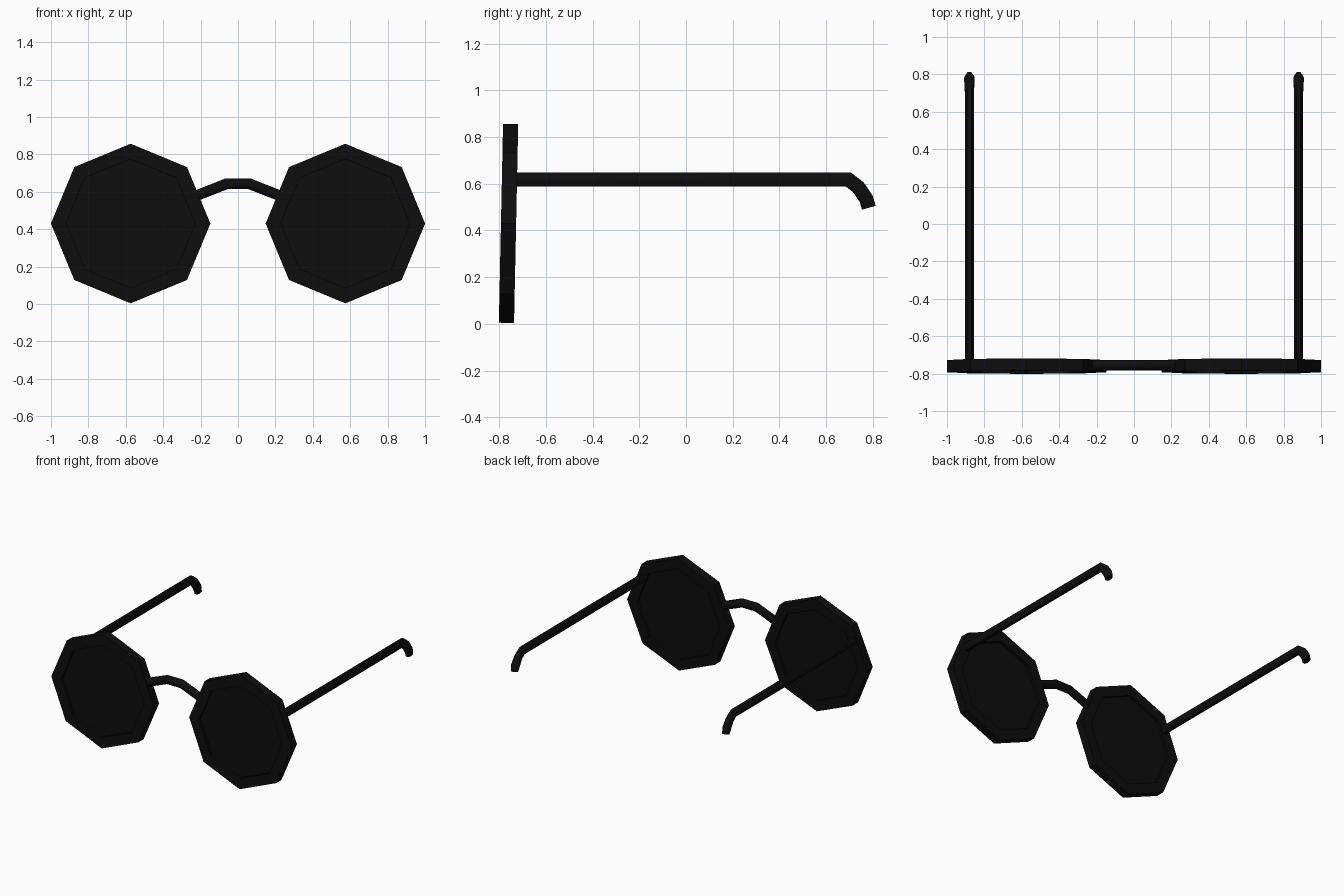
import bpy, bmesh
from math import sin, cos, pi, radians
from mathutils import Vector

if "Cube" in bpy.data.objects:
    bpy.data.objects.remove(bpy.data.objects["Cube"])

black = bpy.data.materials.new("black")
black.diffuse_color = (0.004, 0.004, 0.004, 1)
black.use_nodes = True
black.node_tree.nodes["Principled BSDF"].inputs["Base Color"].default_value = black.diffuse_color


def finish(name, bm, smooth=False):
    bmesh.ops.recalc_face_normals(bm, faces=bm.faces)
    me = bpy.data.meshes.new(name)
    bm.to_mesh(me)
    bm.free()
    ob = bpy.data.objects.new(name, me)
    bpy.context.collection.objects.link(ob)
    me.materials.append(black)
    if smooth:
        bpy.ops.object.select_all(action='DESELECT')
        bpy.context.view_layer.objects.active = ob
        ob.select_set(True)
        bpy.ops.object.shade_smooth_by_angle(angle=radians(50))
    return ob


def octagon(bm, r, y):
    return [bm.verts.new((r * cos(i * pi / 4), y, r * sin(i * pi / 4))) for i in range(8)]


def bridge_rings(bm, a, b):
    n = len(a)
    for i in range(n):
        j = (i + 1) % n
        bm.faces.new((a[i], a[j], b[j], b[i]))


def tube(name, path, side, widths, half_h, sides=8):
    """Sweep an elliptical section along a planar path; side is the plane normal."""
    pts, side, bm, rings = [Vector(p) for p in path], Vector(side), bmesh.new(), []
    for k, p in enumerate(pts):
        d1 = (p - pts[k - 1]).normalized() if k else (pts[1] - p).normalized()
        d2 = (pts[k + 1] - p).normalized() if k < len(pts) - 1 else d1
        t = (d1 + d2).normalized()
        up = side.cross(t) / max(t.dot(d1), 0.6)
        rings.append([bm.verts.new(p + side * widths[k] * cos(a) + up * half_h * sin(a))
                      for a in (2 * pi * (i + 0.5) / sides for i in range(sides))])
    for a, b in zip(rings, rings[1:]):
        bridge_rings(bm, a, b)
    bm.faces.new(rings[0])
    bm.faces.new(rings[-1])
    return finish(name, bm, True)


DEPTH, OUTER, INNER = 0.0325, 0.426, 0.345
for s, label in ((-1, "right"), (1, "left")):
    # Octagonal rim
    bm = bmesh.new()
    loops = [octagon(bm, r, y) for r, y in
             ((OUTER, -DEPTH), (OUTER, DEPTH), (INNER, DEPTH), (INNER, -DEPTH))]
    for i in range(4):
        bridge_rings(bm, loops[i], loops[(i + 1) % 4])
    rim = finish(label + "_rim", bm)

    # Dark lens set inside the rim
    bm = bmesh.new()
    front, back = octagon(bm, INNER + 0.005, -0.012), octagon(bm, INNER + 0.005, 0.012)
    bridge_rings(bm, front, back)
    bm.faces.new(front)
    bm.faces.new(back)
    lens = finish(label + "_lens", bm)
    for ob in (rim, lens):
        ob.location = (s * 0.574, -0.76, 0.43)
        ob.rotation_euler.x = radians(-1.2)

    # Temple arm with its bent ear tip
    x = s * 0.88
    tube(label + "_temple",
         [(x, -0.74, 0.618), (x, 0.695, 0.618), (x, 0.738, 0.585),
          (x, 0.772, 0.535), (x, 0.783, 0.497)],
         (1, 0, 0), (0.026, 0.026, 0.028, 0.03, 0.024), 0.033)

# Arched nose bridge
tube("nose_bridge",
     [(-0.24, -0.755, 0.572), (-0.06, -0.755, 0.643), (0.06, -0.755, 0.643), (0.24, -0.755, 0.572)],
     (0, 1, 0), (0.03,) * 4, 0.031)
